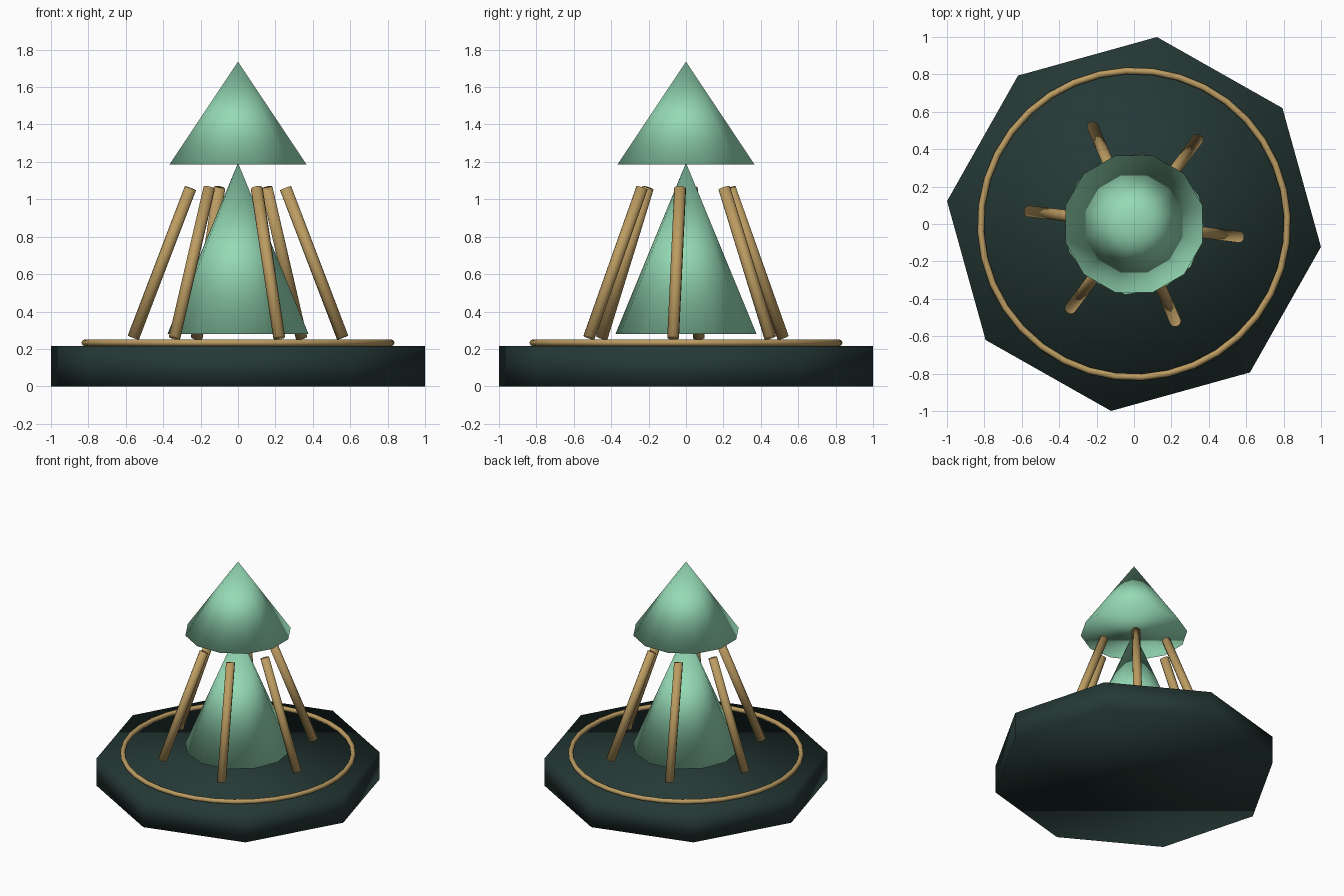
import bpy
from math import radians, cos, sin
from mathutils import Vector

if "Cube" in bpy.data.objects:
    bpy.data.objects.remove(bpy.data.objects["Cube"])

TURN = radians(-7)


def material(name, color):
    m = bpy.data.materials.new(name)
    m.diffuse_color = color
    m.use_nodes = True
    m.node_tree.nodes["Principled BSDF"].inputs["Base Color"].default_value = m.diffuse_color
    return m


dark = material("dark_green", (0.018, 0.04, 0.036, 1))
wood = material("tan_wood", (0.50, 0.33, 0.12, 1))
mint = material("mint", (0.30, 0.70, 0.46, 1))


def finish(name, mat):
    o = bpy.context.object
    o.name = name
    o.data.materials.append(mat)
    bpy.ops.object.shade_smooth()
    return o


def prism(name, sides, r1, r2, z0, z1, turn, mat):
    # Solid cone or prism; place a vertex at angle "turn"
    bpy.ops.mesh.primitive_cone_add(vertices=sides, radius1=r1, radius2=r2,
                                    depth=z1 - z0, location=(0, 0, (z0 + z1) / 2),
                                    rotation=(0, 0, turn))
    return finish(name, mat)


# Octagonal base
prism("base", 8, 1.007, 1.007, 0, 0.215, TURN, dark)

# Ring lying on the base
bpy.ops.mesh.primitive_torus_add(major_radius=0.82, minor_radius=0.018,
                                 major_segments=36, minor_segments=8,
                                 location=(0, 0, 0.233), rotation=(0, 0, TURN))
finish("base_ring", wood)

# Lower and upper cones
prism("lower_cone", 12, 0.38, 0, 0.28, 1.195, TURN, mint)
prism("upper_cone", 12, 0.38, 0, 1.185, 1.735, radians(15), mint)

# Six leaning poles
for i in range(6):
    a = TURN + i * radians(60)
    d = Vector((cos(a), sin(a), 0))
    low = d * 0.564 + Vector((0, 0, 0.26))
    high = d * 0.256 + Vector((0, 0, 1.06))
    axis = high - low
    bpy.ops.mesh.primitive_cylinder_add(vertices=10, radius=0.032, depth=axis.length,
                                        location=(low + high) / 2,
                                        rotation=axis.to_track_quat('Z', 'Y').to_euler())
    finish(f"pole_{i + 1}", wood)
